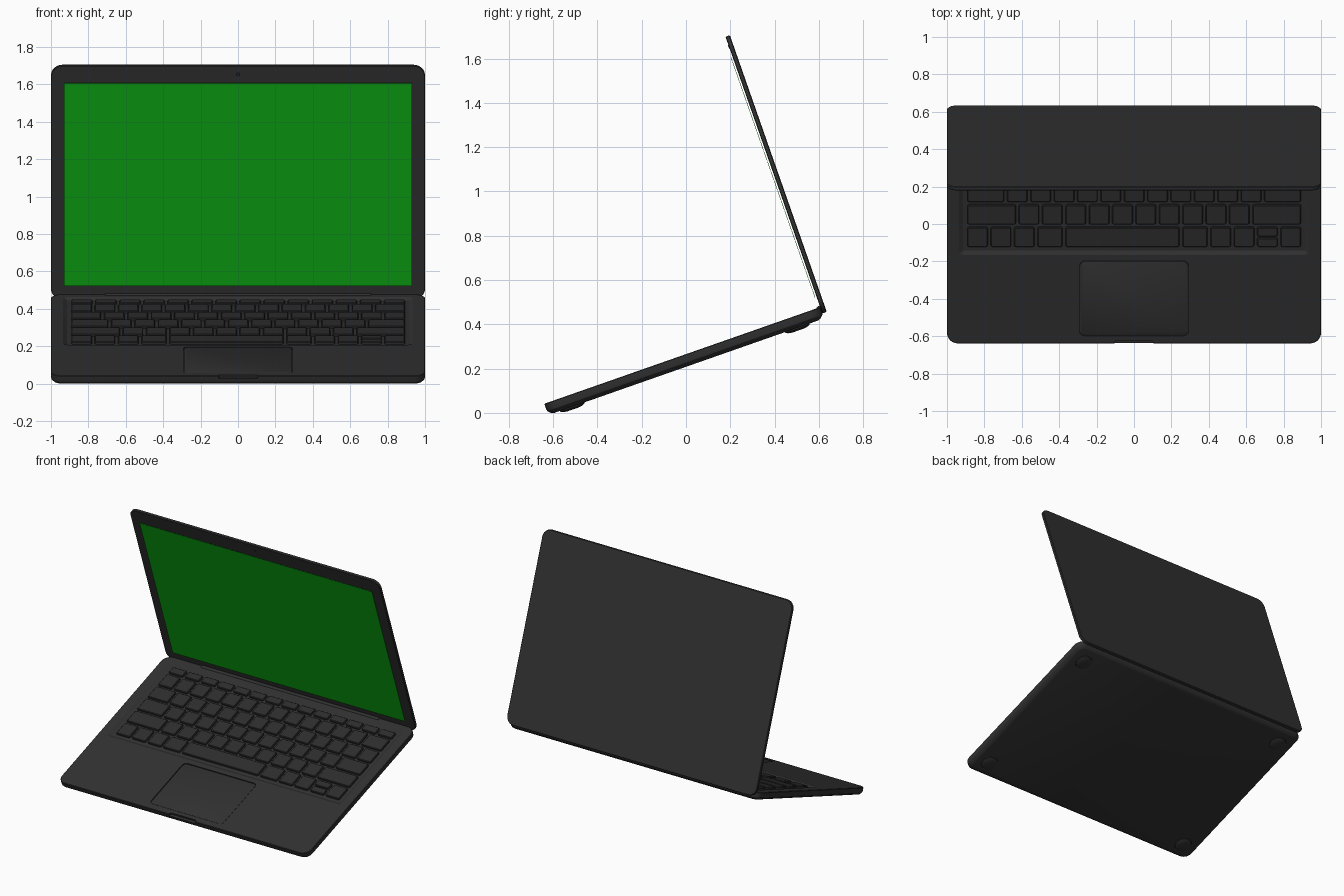
import bpy, bmesh, math
from mathutils import Matrix, Vector

if "Cube" in bpy.data.objects:
    bpy.data.objects.remove(bpy.data.objects["Cube"])

TILT = Matrix.Rotation(math.radians(19.3), 4, 'X')  # whole laptop leans on its front edge
TOP, BOTTOM = 0.254, 0.200                          # base faces, before tilting
parts = []


def material(name, rgb):
    m = bpy.data.materials.new(name)
    m.diffuse_color = (*rgb, 1)
    m.use_nodes = True
    m.node_tree.nodes["Principled BSDF"].inputs["Base Color"].default_value = m.diffuse_color
    return m


DARK = material("dark_shell", (0.03, 0.03, 0.03))
KEY = material("key_dark", (0.026, 0.026, 0.026))
GREEN = material("screen_green", (0.004, 0.39, 0.007))


def outline(x0, x1, y0, y1, r, seg):
    """Rounded rectangle, counter-clockwise."""
    pts = []
    corners = [(x1 - r, y1 - r), (x0 + r, y1 - r), (x0 + r, y0 + r), (x1 - r, y0 + r)]
    for q, (cx, cy) in enumerate(corners):
        for i in range(seg + 1):
            a = math.pi / 2 * (q + i / seg)
            pts.append((cx + r * math.cos(a), cy + r * math.sin(a)))
    return pts


def loft(bm, x0, x1, y0, y1, r, levels, seg=6, upright=False):
    """Stack rounded rectangles at (height, inset) levels and cap both ends."""
    rings = []
    for h, d in levels:
        pts = outline(x0 + d, x1 - d, y0 + d, y1 - d, max(r - d, 0.001), seg)
        rings.append([bm.verts.new((x, h, y) if upright else (x, y, h)) for x, y in pts])
    n = len(rings[0])
    for a, b in zip(rings, rings[1:]):
        for i in range(n):
            bm.faces.new((a[i], a[(i + 1) % n], b[(i + 1) % n], b[i]))
    bm.faces.new(rings[0][::-1])
    bm.faces.new(rings[-1])


def finish(bm, name, mat=DARK):
    bmesh.ops.recalc_face_normals(bm, faces=bm.faces)
    me = bpy.data.meshes.new(name)
    bm.to_mesh(me)
    bm.free()
    ob = bpy.data.objects.new(name, me)
    bpy.context.collection.objects.link(ob)
    me.materials.append(mat)
    parts.append(ob)
    return ob


def block(name, *args, mat=DARK, **kw):
    bm = bmesh.new()
    loft(bm, *args, **kw)
    return finish(bm, name, mat)


def carve(ob, *args, **kw):
    cutter = block("cutter", *args, **kw)
    parts.remove(cutter)
    cutter.hide_render = True
    mod = ob.modifiers.new("carve", 'BOOLEAN')
    mod.operation, mod.object, mod.solver = 'DIFFERENCE', cutter, 'EXACT'
    bpy.context.view_layer.update()
    me = bpy.data.meshes.new_from_object(ob.evaluated_get(bpy.context.evaluated_depsgraph_get()))
    ob.modifiers.clear()
    ob.data = me
    bpy.data.objects.remove(cutter)


# Base shell with keyboard well, trackpad pocket and finger notch
base = block("base", -1, 1, -0.589, 0.731, 0.06,
             [(BOTTOM, 0.03), (0.205, 0.015), (0.218, 0.002), (0.226, 0), (0.251, 0), (TOP, 0.003)])
FLOOR = TOP - 0.013
carve(base, -0.935, 0.935, -0.087, 0.69, 0.025, [(FLOOR, 0.022), (TOP, 0), (TOP + 0.02, 0)], seg=3)
carve(base, -0.292, 0.292, -0.545, -0.12, 0.03, [(TOP - 0.008, 0), (TOP + 0.02, 0)], seg=5)
carve(base, -0.105, 0.105, -0.63, -0.572, 0.012, [(TOP - 0.014, 0), (TOP + 0.02, 0)], seg=3)

# Trackpad
block("trackpad", -0.288, 0.288, -0.541, -0.124, 0.027,
      [(TOP - 0.009, 0), (TOP - 0.003, 0), (TOP - 0.002, 0.002)], seg=5)

# Keyboard: rows of key widths in key units, front row first
U, X0, Y0, PITCH, GAP = 0.125, -0.899, -0.05, 0.127, 0.0075
rows = [
    [1, 1, 1, 1.2, 5, 1.2, 1, 1, 1, 1],
    [2.2] + [1] * 10 + [2.2],
    [1.7] + [1] * 11 + [1.7],
    [1.4] + [1] * 13,
    [1] * 13 + [1.4],
    [14.4 / 14] * 14,
]
bm = bmesh.new()


def key(x, w, y, h):
    loft(bm, x + GAP, x + w - GAP, y + GAP, y + h - GAP, 0.01,
         [(FLOOR - 0.001, 0), (TOP - 0.004, 0.001), (TOP, 0.005)], seg=2)


for r, widths in enumerate(rows):
    x, y = X0, Y0 + r * PITCH
    depth = PITCH if r < 5 else 0.074
    for k, w in enumerate(widths):
        if r == 0 and k == 8:   # stacked arrow keys
            key(x, w * U, y, depth / 2 + 0.004)
            key(x, w * U, y + depth / 2 - 0.004, depth / 2 + 0.004)
        else:
            key(x, w * U, y, depth)
        x += w * U
finish(bm, "keys", KEY)

# Feet: shallow round pads near the corners
bm = bmesh.new()
for sx in (-1, 1):
    for fy in (-0.475, 0.602):
        cx, R = sx * 0.875, 0.06
        loft(bm, cx - R, cx + R, fy - R, fy + R, R,
             [(BOTTOM + 0.004, 0), (0.195, 0.003), (0.190, 0.014), (0.187, 0.032)], seg=6)
finish(bm, "feet")

# Hinge barrel
bm = bmesh.new()
bmesh.ops.create_cone(bm, cap_ends=True, segments=20, radius1=0.014, radius2=0.014, depth=1.42,
                      matrix=Matrix.Translation((0, 0.724, 0.247)) @ Matrix.Rotation(math.pi / 2, 4, 'Y'))
finish(bm, "hinge")

# Lid, standing square to the base
block("lid", -1, 1, 0.224, 1.548, 0.06,
      [(0.731, 0.003), (0.734, 0), (0.748, 0), (0.752, 0.004)], upright=True)

# Screen, just ahead of the lid
bm = bmesh.new()
loft(bm, -0.93, 0.93, 0.303, 1.452, 0.001, [(0.7225, 0), (0.7245, 0)], seg=1, upright=True)
finish(bm, "screen", GREEN)

# Camera lens in the upper bezel
block("camera", -0.01, 0.01, 1.49, 1.51, 0.01, [(0.7285, 0.002), (0.732, 0)],
      seg=4, upright=True, mat=KEY)

# Tilt everything, rest it on the ground and shade
for ob in parts:
    ob.data.transform(TILT)
low = min(v.co.z for ob in parts for v in ob.data.vertices)
for ob in parts:
    ob.data.transform(Matrix.Translation(Vector((0, 0, -low))))
    ob.select_set(True)
bpy.context.view_layer.objects.active = base
bpy.ops.object.shade_smooth_by_angle(angle=math.radians(30))
